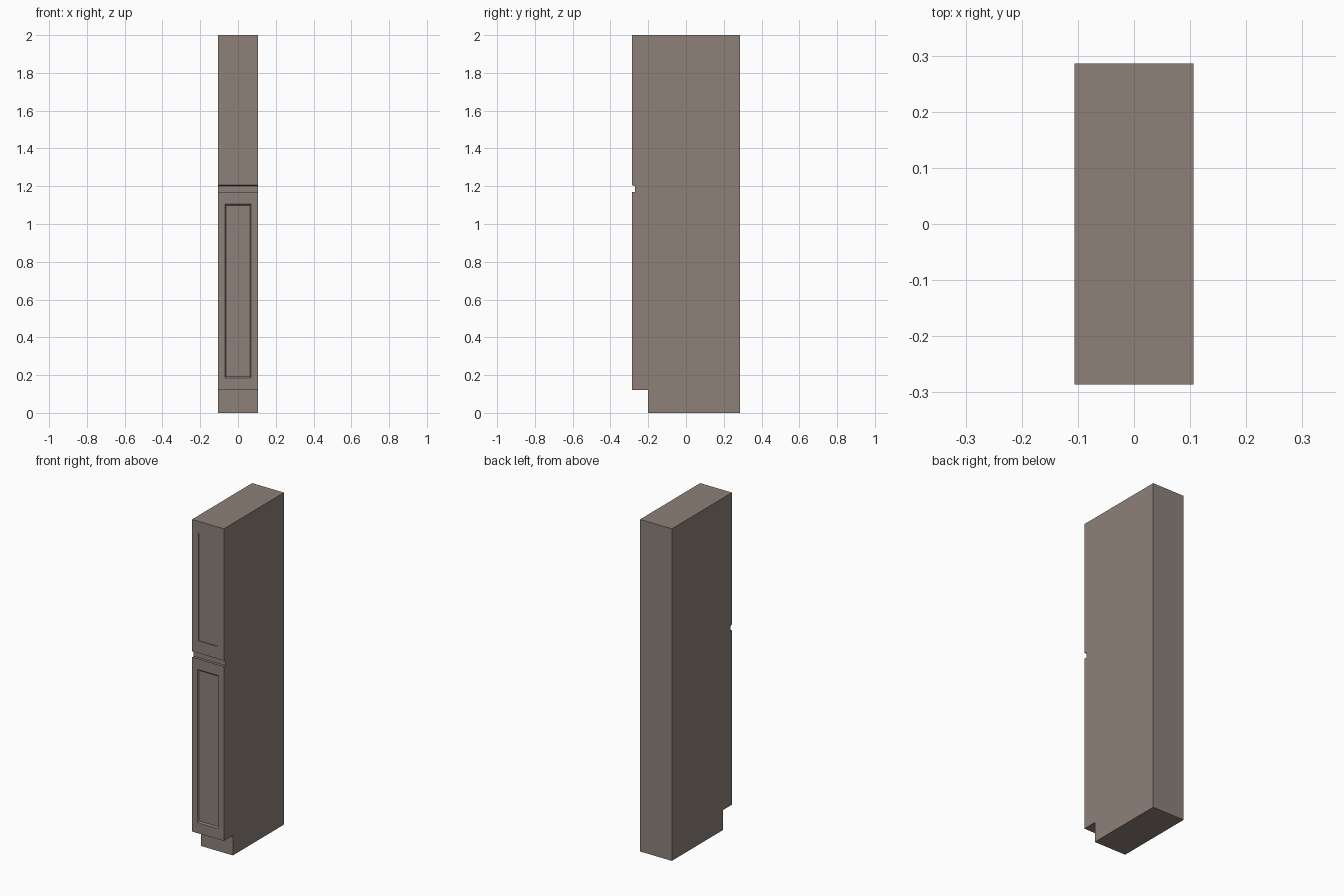
import bpy
import bmesh

if "Cube" in bpy.data.objects:
    bpy.data.objects.remove(bpy.data.objects["Cube"])

HW = 0.106           # half width of the cabinet
FRONT, BACK = -0.286, 0.286
CARCASS = -0.270     # carcass front, behind the doors

mat = bpy.data.materials.new("taupe_paint")
mat.diffuse_color = (0.27, 0.22, 0.19, 1)
mat.use_nodes = True
mat.node_tree.nodes["Principled BSDF"].inputs["Base Color"].default_value = mat.diffuse_color


def finish(name, bm):
    bmesh.ops.recalc_face_normals(bm, faces=bm.faces)
    mesh = bpy.data.meshes.new(name)
    bm.to_mesh(mesh)
    bm.free()
    obj = bpy.data.objects.new(name, mesh)
    mesh.materials.append(mat)
    bpy.context.collection.objects.link(obj)
    return obj


def extrude_profile(name, yz):
    bm = bmesh.new()
    face = bm.faces.new([bm.verts.new((-HW, y, z)) for y, z in yz])
    geom = bmesh.ops.extrude_face_region(bm, geom=[face])["geom"]
    verts = [g for g in geom if isinstance(g, bmesh.types.BMVert)]
    bmesh.ops.translate(bm, verts=verts, vec=(2 * HW, 0, 0))
    return finish(name, bm)


def panel_door(name, rings):
    """Stack of rectangles (half width, low z, high z, y), bridged and capped."""
    bm = bmesh.new()
    loops = [[bm.verts.new(c) for c in ((-w, y, lo), (w, y, lo), (w, y, hi), (-w, y, hi))]
             for w, lo, hi, y in rings]
    for a, b in zip(loops, loops[1:]):
        for i in range(4):
            j = (i + 1) % 4
            bm.faces.new((a[i], a[j], b[j], b[i]))
    bm.faces.new(loops[0])
    bm.faces.new(loops[-1])
    return finish(name, bm)


# Carcass with the set-back toe kick
extrude_profile("carcass", [(-0.2, 0), (BACK, 0), (BACK, 2), (CARCASS, 2),
                            (CARCASS, 0.12), (-0.2, 0.12)])

# Lower door: recessed panel with sloping edges
panel_door("lower_door", [(HW, 0.12, 1.17, CARCASS), (HW, 0.12, 1.17, FRONT),
                          (0.070, 0.184, 1.106, FRONT),
                          (0.064, 0.192, 1.099, FRONT + 0.007)])

# Upper door: square-edged recess, undercut grip along the bottom
panel_door("upper_door", [(HW, 1.200, 2.0, CARCASS), (HW, 1.206, 2.0, FRONT),
                          (0.063, 1.28, 1.93, FRONT),
                          (0.063, 1.28, 1.93, FRONT + 0.005)])
